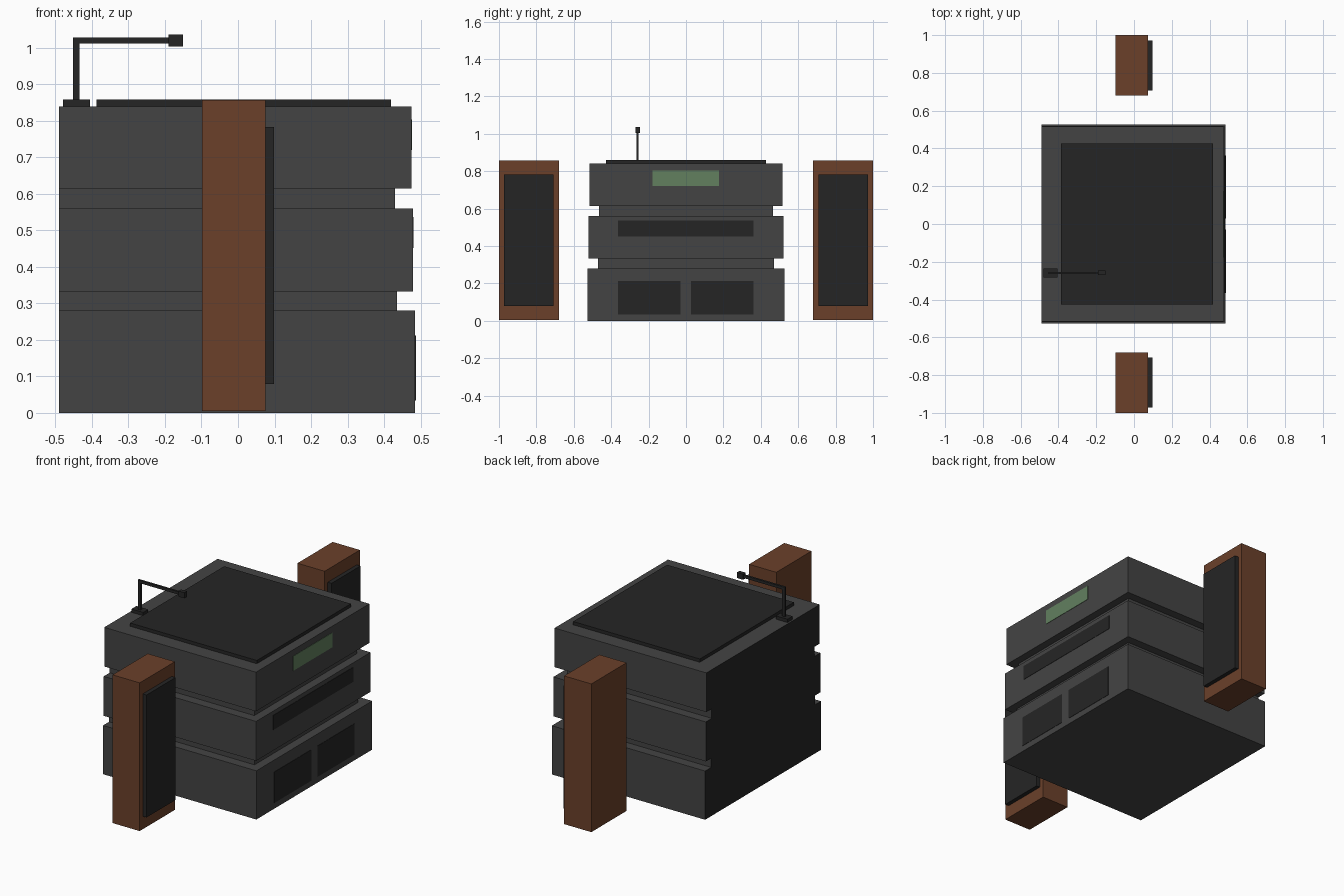
import bpy, bmesh

if "Cube" in bpy.data.objects:
    bpy.data.objects.remove(bpy.data.objects["Cube"])


def srgb(*rgb):
    return tuple(((c / 255 + 0.055) / 1.055) ** 2.4 for c in rgb) + (1,)


def material(name, *rgb):
    m = bpy.data.materials.new(name)
    m.diffuse_color = srgb(*rgb)
    m.use_nodes = True
    m.node_tree.nodes["Principled BSDF"].inputs["Base Color"].default_value = m.diffuse_color
    return m


grey = material("casing_grey", 68, 68, 68)
black = material("trim_black", 37, 37, 37)
wood = material("wood_brown", 107, 64, 42)
green = material("display_green", 98, 128, 95)


def finish(name, bm, *mats):
    bmesh.ops.recalc_face_normals(bm, faces=bm.faces)
    mesh = bpy.data.meshes.new(name)
    bm.to_mesh(mesh)
    bm.free()
    for m in mats:
        mesh.materials.append(m)
    obj = bpy.data.objects.new(name, mesh)
    bpy.context.collection.objects.link(obj)
    return obj


def box(name, x, y, z, mat):
    """Box from (min, max) ranges on each axis."""
    bm = bmesh.new()
    bmesh.ops.create_cube(bm, size=1)
    for v in bm.verts:
        v.co = [sum(r) / 2 + c * (r[1] - r[0]) for r, c in zip((x, y, z), v.co)]
    return finish(name, bm, mat)


# Stacked casing: three tapering units with recessed joints, flat back
BACK = -0.49
tiers = [(0, 0.28, 0.485, 0.526), (0.28, 0.333, 0.435, 0.471),
         (0.333, 0.56, 0.479, 0.52), (0.56, 0.615, 0.43, 0.466),
         (0.615, 0.84, 0.475, 0.515)]
bm = bmesh.new()
rings = []
for z0, z1, front, half in tiers:
    for z in (z0, z1):
        rings.append([bm.verts.new(p) for p in (
            (BACK, -half, z), (front, -half, z), (front, half, z), (BACK, half, z))])
for a, b in zip(rings, rings[1:]):
    for i in range(3):
        bm.faces.new((a[i], a[i + 1], b[i + 1], b[i]))
bm.faces.new(rings[0])
bm.faces.new(rings[-1])
# dark back plate closes the open side
back = bm.faces.new([r[0] for r in rings] + [r[3] for r in reversed(rings)])
back.material_index = 1
finish("stereo_casing", bm, grey, black)

# Panels on the face of each unit
P = 0.002
box("display_window", (0.47, 0.475 + P), (-0.178, 0.176), (0.72, 0.804), green)
box("disc_slot", (0.474, 0.479 + P), (-0.364, 0.362), (0.452, 0.536), black)
for side, y in (("left", (-0.364, -0.03)), ("right", (0.028, 0.362))):
    box(f"tape_deck_{side}", (0.48, 0.485 + P), y, (0.034, 0.212), black)

# Turntable lid and pickup arm
box("turntable_lid", (-0.387, 0.419), (-0.427, 0.427), (0.84, 0.859), black)
AY = -0.259


def arm_part(name, x, half_y, z):
    box(name, x, (AY - half_y, AY + half_y), z, black)


arm_part("arm_base", (-0.48, -0.406), 0.023, (0.84, 0.859))
arm_part("arm_post", (-0.452, -0.434), 0.006, (0.859, 1.028))
arm_part("arm_bar", (-0.434, -0.19), 0.006, (1.012, 1.028))
arm_part("arm_head", (-0.19, -0.151), 0.012, (1.004, 1.036))

# Pair of speakers with raised grilles
for side, s in (("left", -1), ("right", 1)):
    box(f"speaker_cabinet_{side}", (-0.098, 0.075),
        sorted((s * 0.68, s * 1.0)), (0.005, 0.857), wood)
    box(f"speaker_grille_{side}", (0.075, 0.099),
        sorted((s * 0.708, s * 0.972)), (0.079, 0.783), black)
